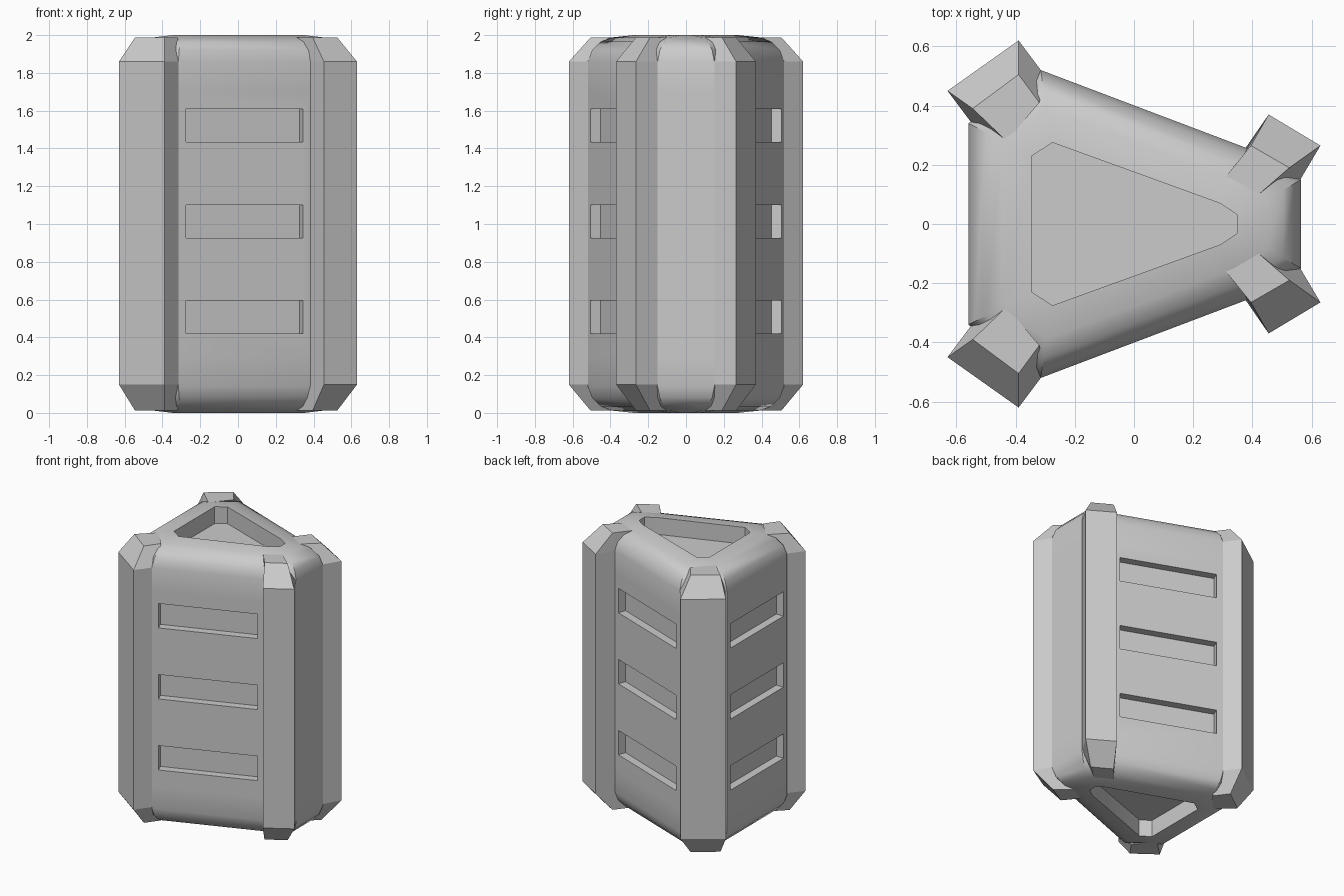
import bpy, bmesh, math
from mathutils import Vector, geometry

cube = bpy.data.objects.get("Cube")
if cube:
    bpy.data.objects.remove(cube)

grey = bpy.data.materials.new("plain_grey")
grey.use_nodes = True
COLOUR = (0.6, 0.6, 0.6, 1)
grey.diffuse_color = COLOUR
grey.node_tree.nodes["Principled BSDF"].inputs["Base Color"].default_value = COLOUR


def loft(name, rings, smooth=0):
    """Skin a stack of (points, height) rings and cap both ends."""
    bm = bmesh.new()
    loops = [[bm.verts.new((p[0], p[1], z)) for p in pts] for pts, z in rings]
    for a, b in zip(loops, loops[1:]):
        for i in range(len(a)):
            j = (i + 1) % len(a)
            bm.faces.new((a[i], a[j], b[j], b[i]))
    bm.faces.new(loops[0])
    bm.faces.new(loops[-1])
    bmesh.ops.recalc_face_normals(bm, faces=bm.faces)
    mesh = bpy.data.meshes.new(name)
    bm.to_mesh(mesh)
    bm.free()
    mesh.materials.append(grey)
    if smooth:
        mesh.shade_smooth()
        mesh.set_sharp_from_angle(angle=math.radians(smooth))
    obj = bpy.data.objects.new(name, mesh)
    bpy.context.collection.objects.link(obj)
    return obj


def mirrored(half):
    return half + [(x, -y) for x, y in reversed(half)]


def inset(pts, d):
    """Move every side of a clockwise outline inward by d."""
    sides = []
    for i, p in enumerate(pts):
        a, b = Vector(p), Vector(pts[(i + 1) % len(pts)])
        t = (b - a).normalized()
        n = Vector((t.y, -t.x)) * d
        sides.append((a + n, b + n, t))
    out = []
    for i, (a, b, t) in enumerate(sides):
        c, e, _ = sides[i - 1]
        out.append(geometry.intersect_line_line(
            a.to_3d(), b.to_3d(), c.to_3d(), e.to_3d())[0].to_2d())
    return out


# Body: tapered prism with rounded rims and a recess in each end
outline = mirrored([(-.56, .34), (-.315, .52), (.385, .255), (.565, .15)])
recess = mirrored([(-.345, .23), (-.275, .275), (.29, .07), (.35, .03)])
RIM = [(0, .3), (0, .14), (.02, .08), (.06, .035), (.115, .012)]
upper = [(inset(outline, d), 2 - h) for d, h in RIM]
upper += [(recess, 2), (recess, 1.88)]
lower = [(pts, 2 - z) for pts, z in reversed(upper)]
body = loft("body", lower + upper, smooth=35)

# Slots: three on the front, the back and the narrow right side
SLOPE = math.atan2(.265, .7)
SLOT_SIDES = {"front": (.035, -.3875, .663, SLOPE),
              "back": (.035, .3875, .663, -SLOPE),
              "side": (-.56, 0, .6, math.pi / 2)}
for side, (x, y, length, turn) in SLOT_SIDES.items():
    for i in range(3):
        l, w = length / 2, .057
        box = [(-l, -w), (l, -w), (l, w), (-l, w)]
        cutter = loft(f"{side}_slot_cutter_{i + 1}", [(box, -.087), (box, .087)])
        cutter.location = (x, y, .507 + .507 * i)
        cutter.rotation_euler.z = turn
        cutter.hide_render = True
        cutter.hide_set(True)
        cut = body.modifiers.new("slot", "BOOLEAN")
        cut.object = cutter
        cut.operation = "DIFFERENCE"
        cut.solver = "EXACT"

# Corner ribs: upright bars with chamfered ends that fade into the rim
WIDE = ([(-.54, .33), (-.63, .45), (-.39, .62), (-.30, .50)],
        [(-.43, .28), (-.545, .39), (-.39, .505), (-.32, .41)])
NARROW = ([(.37, .235), (.455, .37), (.63, .265), (.55, .13)],
          [(.31, .16), (.395, .265), (.525, .19), (.41, .09)])
for name, (shaft, tip) in (("wide", WIDE), ("narrow", NARROW)):
    for side, s in (("back", 1), ("front", -1)):
        a, b = ([(x, y * s) for x, y in ring] for ring in (shaft, tip))
        loft(f"{side}_{name}_rib", [(b, .012), (a, .15), (a, 1.86), (b, 1.988)])
